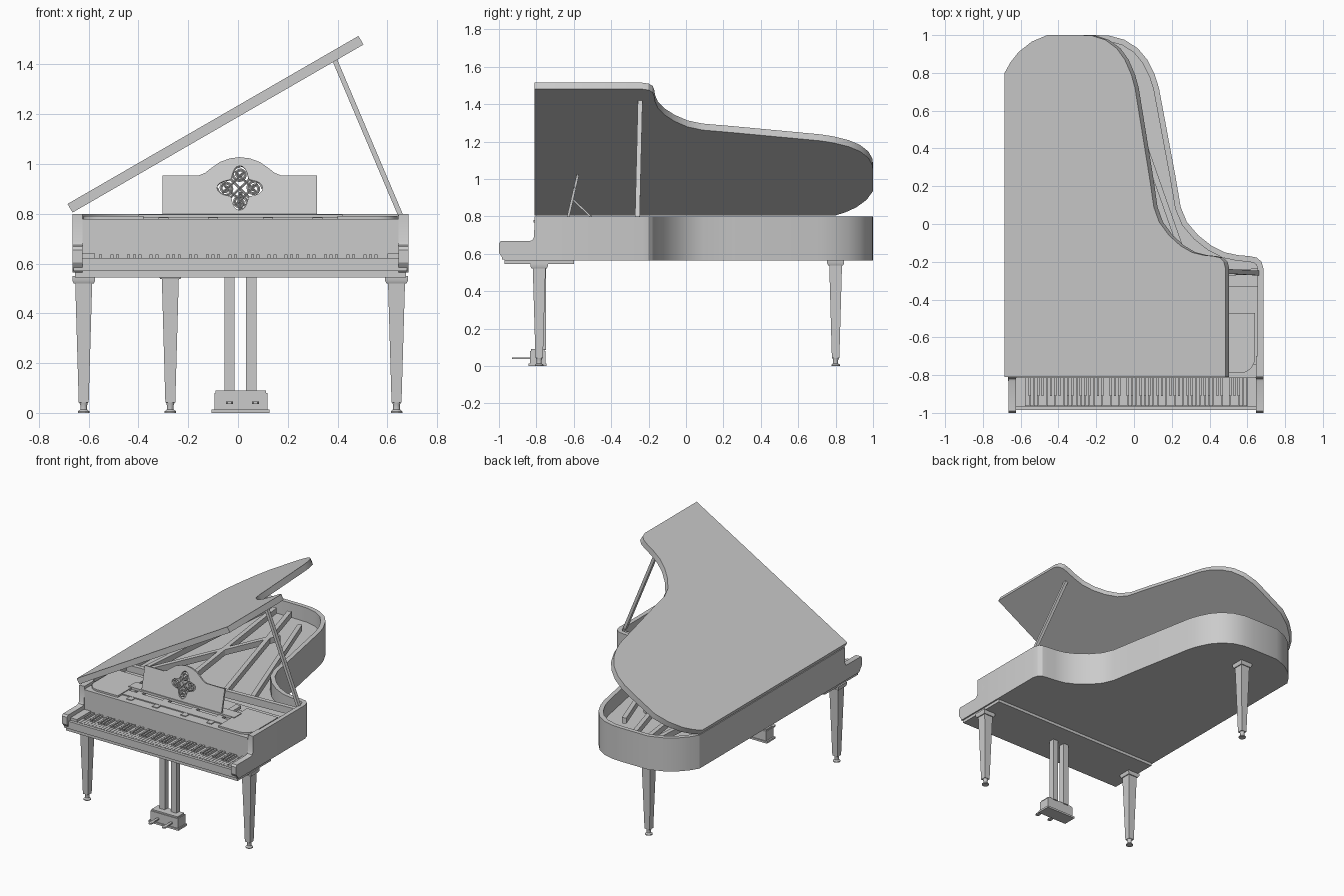
import bpy, bmesh, math
from mathutils import Vector

cube = bpy.data.objects.get("Cube")
if cube:
    bpy.data.objects.remove(cube)

grey = bpy.data.materials.new("plain grey")
grey.use_nodes = True
grey.diffuse_color = (0.6, 0.6, 0.6, 1)
grey.node_tree.nodes["Principled BSDF"].inputs["Base Color"].default_value = (0.6, 0.6, 0.6, 1)
parts = []


def finish(name, bm):
    bmesh.ops.recalc_face_normals(bm, faces=bm.faces)
    mesh = bpy.data.meshes.new(name)
    bm.to_mesh(mesh)
    bm.free()
    mesh.materials.append(grey)
    ob = bpy.data.objects.new(name, mesh)
    bpy.context.collection.objects.link(ob)
    parts.append(ob)
    return ob


def add_box(bm, x0, x1, y0, y1, z0, z1):
    vs = bmesh.ops.create_cube(bm, size=1)["verts"]
    for v in vs:
        v.co = Vector((x0 if v.co.x < 0 else x1, y0 if v.co.y < 0 else y1, z0 if v.co.z < 0 else z1))


def boxes(name, *dims):
    bm = bmesh.new()
    for d in dims:
        add_box(bm, *d)
    return finish(name, bm)


def prism(name, pts, depth):
    """Extrude a closed 3D polygon along the depth vector."""
    bm = bmesh.new()
    face = bm.faces.new([bm.verts.new(p) for p in pts])
    out = bmesh.ops.extrude_face_region(bm, geom=[face])["geom"]
    bmesh.ops.translate(bm, vec=depth, verts=[g for g in out if isinstance(g, bmesh.types.BMVert)])
    return finish(name, bm)


def loft(name, x, y, rings, n):
    """Stack n-sided rings of (radius, z); n = 4 treats radius as half width."""
    bm = bmesh.new()
    k = math.sqrt(2) if n == 4 else 1
    loops = [[bm.verts.new((x + r * k * math.cos(math.tau * (i + .5) / n),
                            y + r * k * math.sin(math.tau * (i + .5) / n), z))
              for i in range(n)] for r, z in rings]
    for a, b in zip(loops, loops[1:]):
        for i in range(n):
            bm.faces.new((a[i], a[(i + 1) % n], b[(i + 1) % n], b[i]))
    bm.faces.new(loops[0])
    bm.faces.new(loops[-1])
    return finish(name, bm)


def beam(name, p, q, w, h):
    """Rectangular bar from p to q."""
    p, q = Vector(p), Vector(q)
    d = (q - p).normalized()
    side = d.cross(Vector((0, 1, 0) if abs(d.z) > .7 else (0, 0, 1))).normalized()
    up = side.cross(d)
    pts = [p + side * w / 2 * a + up * h / 2 * b for a, b in ((-1, -1), (1, -1), (1, 1), (-1, 1))]
    return prism(name, pts, q - p)


# Case outline from the front right corner round the bent side to the front left
outline = [(.685, -.81), (.685, -.235), (.675, -.2), (.65, -.178), (.61, -.17), (.55, -.165),
           (.48, -.15), (.41, -.115), (.34, -.06), (.28, .01), (.247, .09), (.22, .25), (.132, .72),
           (.11, .79), (.07, .87), (.02, .93), (-.05, .975), (-.13, .997), (-.2, 1), (-.405, 1),
           (-.5, .965), (-.58, .91), (-.63, .855), (-.665, .8), (-.665, -.81)]


def inset(path, t):
    """Offset an open path to its left by t with mitred corners."""
    ps = [Vector(p) for p in path]
    out = []
    for i, p in enumerate(ps):
        a = (p - ps[i - 1]).normalized() if i else (ps[1] - p).normalized()
        b = (ps[i + 1] - p).normalized() if i < len(ps) - 1 else a
        m = Vector((-a.y - b.y, a.x + b.x)).normalized()
        out.append(tuple(p + m * t / m.dot(Vector((-a.y, a.x)))))
    return out


# Case: soundboard body, rim and raised lid hinged on the straight side
inner = inset(outline, .03)
prism("case_body", [(x, y, .565) for x, y in outline], Vector((0, 0, .135)))
prism("case_rim", [(x, y, .7) for x, y in outline + inner[::-1]], Vector((0, 0, .1)))
lid = prism("lid", [(x + .665, y, 0) for x, y in outline], Vector((0, 0, .04)))
lid.location = (-.665, 0, .805)
lid.rotation_euler = (0, -math.radians(30), 0)
beam("lid_prop", (.655, -.26, .79), (.39, -.245, 1.415), .02, .025)

# Frame struts inside the case
for i, (a, b, c, d) in enumerate([(-.52, -.3, -.42, .9), (-.2, -.3, -.36, .92), (.1, -.3, -.25, .93),
                                  (.3, -.28, -.08, .8), (-.5, -.3, -.1, .6)]):
    beam(f"frame_strut_{i}", (a, b, .745), (c, d, .745), .03, .04)
beam("frame_crossbar", (-.63, -.32, .745), (.655, -.25, .745), .03, .05)
boxes("pin_block", (-.635, .655, -.79, -.33, .69, .725))

# Arms with a stepped, rounded side profile
arm = [(-.7, .565), (-.97, .565), (-.99, .59), (-1, .605), (-1, .655), (-.99, .668), (-.835, .668),
       (-.82, .674), (-.812, .69), (-.81, .8), (-.7, .8)]
for name, x in (("right_arm", -.665), ("left_arm", .645)):
    prism(name, [(x, y, z) for y, z in arm], Vector((.04, 0, 0)))

# Key bed, rails, cheek blocks and fallboard
boxes("key_bed", (-.655, .675, -.97, -.6, .545, .57))
boxes("front_rail", (-.66, .68, -.985, -.75, .57, .6))
boxes("key_slip", (-.625, .645, -.985, -.965, .6, .622))
boxes("cheek_blocks", (-.625, -.575, -.965, -.81, .6, .64), (.6, .645, -.965, -.81, .6, .64))
boxes("fallboard", (-.625, .645, -.81, -.79, .6, .775))
boxes("fallboard_lip", (-.625, .645, -.815, -.74, .768, .78))

# Keys
pitch = 1.175 / 52
whites, blacks = bmesh.new(), bmesh.new()
for i in range(52):
    x = -.575 + i * pitch
    add_box(whites, x + .001, x + pitch - .001, -.963, -.81, .6, .623)
    if i < 51 and i % 7 in (0, 2, 3, 5, 6):
        add_box(blacks, x + pitch - .006, x + pitch + .006, -.91, -.81, .61, .637)
finish("white_keys", whites)
finish("black_keys", blacks)

# Music shelf: rounded end boards, slide rails and cross strips
for name, s in (("left_shelf_end", 1), ("right_shelf_end", -1)):
    corner = [(.56 + .08 * math.cos(a), -.71 + .08 * math.sin(a))
              for a in (-math.pi / 2 + k * math.pi / 12 for k in range(7))]
    pts = [(.4, -.47), (.4, -.79)] + corner + [(.64, -.47)]
    prism(name, [(.01 + s * (x - .01), y, .778) for x, y in pts], Vector((0, 0, .014)))
boxes("shelf_strips", (-.4, .42, -.74, -.67, .775, .787), (-.4, .42, -.64, -.56, .78, .797))
boxes("shelf_rails", *[(x - .02, x + .02, -.78, -.45, .765, .785) for x in (-.3, -.1, .12, .32)])
boxes("shelf_supports", *[(x - .015, x + .015, -.75, -.5, .7, .78) for x in (-.55, -.36, .38, .57)])


# Music desk with a fretwork rosette
def curve(name, lines, closed, dims="3D", extrude=0, bevel=0):
    data = bpy.data.curves.new(name, "CURVE")
    data.dimensions, data.extrude, data.bevel_depth, data.bevel_resolution = dims, extrude, bevel, 0
    if dims == "2D":
        data.fill_mode = "BOTH"
    for line in lines:
        s = data.splines.new("POLY")
        s.points.add(len(line) - 1)
        for p, (x, y) in zip(s.points, line):
            p.co = (x, y, 0, 1)
        s.use_cyclic_u = closed
    data.materials.append(grey)
    ob = bpy.data.objects.new(name, data)
    bpy.context.collection.objects.link(ob)
    ob.location = (.0075, -.63, .797)
    ob.rotation_euler = (math.radians(77), 0, 0)
    bpy.ops.object.select_all(action="DESELECT")
    ob.select_set(True)
    bpy.context.view_layer.objects.active = ob
    bpy.ops.object.convert(target="MESH")
    parts.append(bpy.context.view_layer.objects.active)


half = [(.31, 0), (.31, .16), (.165, .16), (.14, .17), (.115, .19), (.08, .215), (.04, .23)]
desk = half + [(0, .235)] + [(-x, y) for x, y in half[::-1]]
cy = .108
hole = [((.072 + .02 * math.cos(4 * t)) * math.cos(t), cy + (.072 + .02 * math.cos(4 * t)) * math.sin(t))
        for t in (math.tau * i / 48 for i in range(48))]
curve("music_desk", [desk, hole], True, "2D", extrude=.007)
scrolls, lattice = [], []
for k in range(4):
    a = k * math.pi / 2
    ox, oy = .058 * math.cos(a), cy + .058 * math.sin(a)
    scrolls.append([(ox + (.034 - .0013 * i) * math.cos(a + i * .5),
                     oy + (.034 - .0013 * i) * math.sin(a + i * .5)) for i in range(24)])
for o in (-.025, 0, .025):
    for s in (1, -1):
        c = .052 - abs(o) * .3
        lattice.append([(-c + o, cy + s * (-c - o)), (c + o, cy + s * (c - o))])
curve("rosette_scrolls", scrolls, False, bevel=.006)
curve("rosette_lattice", lattice, False, bevel=.005)
beam("desk_prop", (.01, -.5, .79), (.01, -.605, .89), .015, .01)

# Legs: cap, square taper and turned foot
for name, x, y, top in (("front_right_leg", -.62, -.785, .55), ("front_left_leg", .637, -.785, .55),
                        ("back_leg", -.272, .8, .567)):
    loft(name + "_cap", x, y, [(.04, top - .03), (.046, top - .018), (.046, top)], 4)
    loft(name, x, y, [(.02, .042), (.034, top - .03)], 4)
    loft(name + "_foot", x, y, [(.024, 0), (.024, .006), (.014, .014), (.014, .03), (.018, .043)], 12)

# Pedal lyre
boxes("lyre_columns", (-.055, -.015, -.79, -.748, .085, .55), (.033, .075, -.79, -.748, .085, .55))
boxes("pedal_box", (-.095, .118, -.835, -.752, .012, .08))
boxes("pedal_box_trim", (-.106, .126, -.842, -.745, 0, .013), (-.09, .112, -.83, -.756, .08, .09))
for name, x in (("right_pedal", -.035), ("left_pedal", .07)):
    shape = [(-.008, -.83), (.008, -.83), (.009, -.88), (.014, -.915), (.008, -.93), (-.008, -.93),
             (-.014, -.915), (-.009, -.88)]
    prism(name, [(x + px, py, .036) for px, py in shape], Vector((0, 0, .009)))

# Smooth the curved sides, keep edges sharp
bpy.ops.object.select_all(action="DESELECT")
for ob in parts:
    ob.select_set(True)
bpy.context.view_layer.objects.active = parts[0]
bpy.ops.object.shade_smooth_by_angle(angle=math.radians(30))
